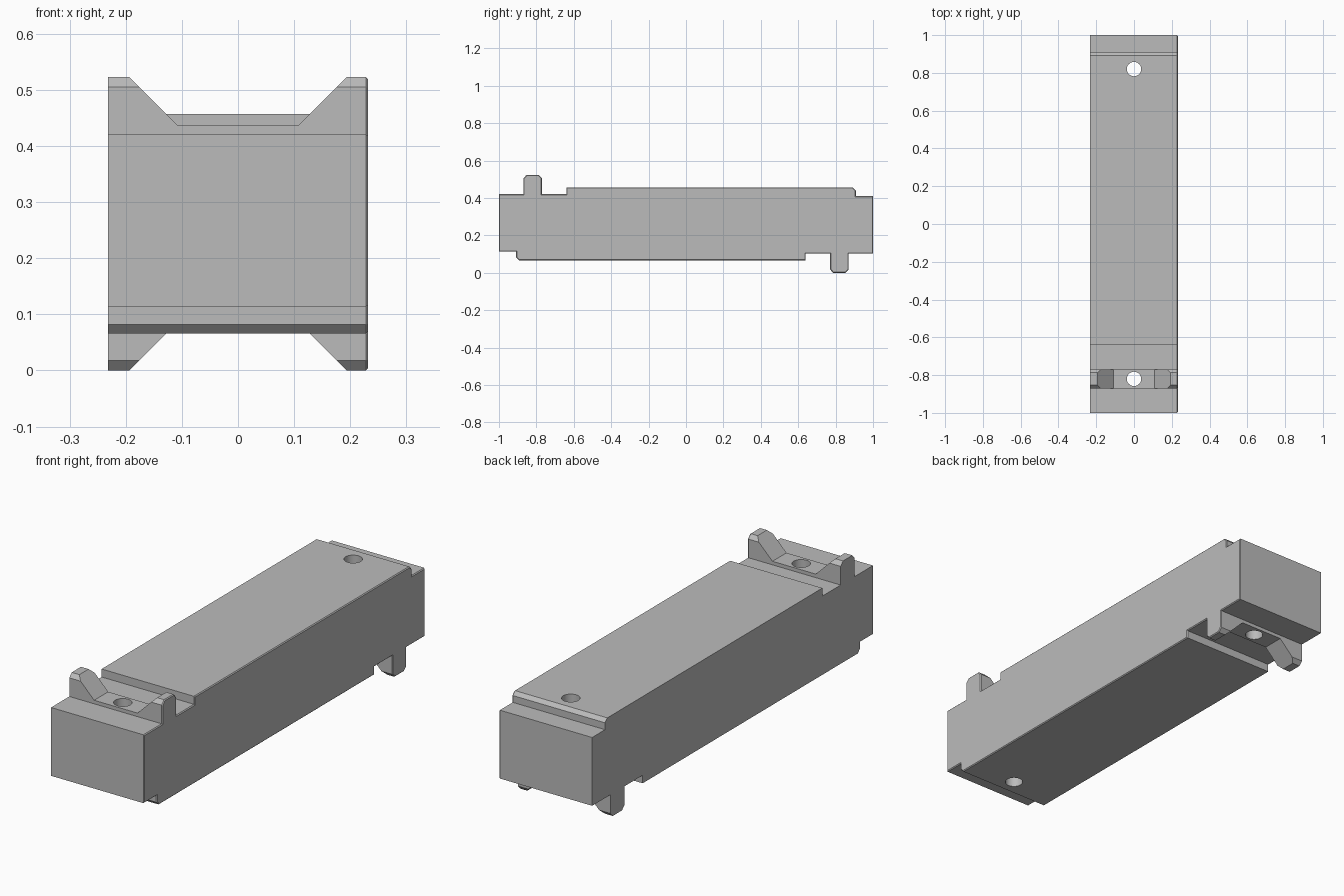
import bpy, bmesh, math
from mathutils import Vector

if "Cube" in bpy.data.objects:
    bpy.data.objects.remove(bpy.data.objects["Cube"], do_unlink=True)

HALF_W, HEIGHT, EDGE = 0.232, 0.523, 0.004
TAB_Y = 0.82

grey = bpy.data.materials.new("plain grey")
grey.use_nodes = True
colour = (0.5, 0.5, 0.5, 1)
grey.diffuse_color = colour
grey.node_tree.nodes["Principled BSDF"].inputs["Base Color"].default_value = colour


def prism(name, points, direction):
    """Extrude a closed outline; returns the object and keeps normals outward."""
    bm = bmesh.new()
    face = bm.faces.new([bm.verts.new(p) for p in points])
    ext = bmesh.ops.extrude_face_region(bm, geom=[face])["geom"]
    bmesh.ops.translate(bm, vec=direction, verts=[g for g in ext if isinstance(g, bmesh.types.BMVert)])
    bmesh.ops.recalc_face_normals(bm, faces=bm.faces)
    return finish(name, bm)


def finish(name, bm):
    mesh = bpy.data.meshes.new(name)
    bm.to_mesh(mesh)
    bm.free()
    mesh.materials.append(grey)
    obj = bpy.data.objects.new(name, mesh)
    bpy.context.collection.objects.link(obj)
    return obj


def turn(y, z):
    """Half turn about the block's cross axis."""
    return -y, HEIGHT - z


# Side outline: upper half, then the same half turned over
upper = [(-1, 0.421), (-0.87, 0.421), (-0.87, 0.505), (-0.853, HEIGHT),
         (-0.787, HEIGHT), (-0.77, 0.505), (-0.77, 0.421), (-0.64, 0.421),
         (-0.64, 0.457), (0.892, 0.457), (0.908, 0.441), (0.908, 0.41), (1, 0.41)]
outline = upper + [turn(y, z) for y, z in upper]
block = prism("connector_block", [(-HALF_W, y, z) for y, z in outline],
              Vector((2 * HALF_W - EDGE, 0, 0)))

# Fine chamfer around one long side
bm = bmesh.new()
bm.from_mesh(block.data)
cap = max(bm.faces, key=lambda f: f.calc_center_median().x)
bmesh.ops.inset_region(bm, faces=[cap], thickness=EDGE, depth=EDGE,
                       use_boundary=True, use_even_offset=True)
bm.to_mesh(block.data)
bm.free()

# Cutters: sloped saddle through each tab, and a round hole at each end
saddle = [(-0.108, 0.437), (0.108, 0.437), (0.254, 0.583), (-0.254, 0.583)]
cutters = []
for flip in (False, True):
    pts = []
    for x, z in saddle:
        y = -0.9
        if flip:
            y, z = turn(y, z)
        pts.append((x, y, z))
    cutters.append(prism("saddle_cutter", pts, Vector((0, -0.2 if flip else 0.2, 0))))
    bm = bmesh.new()
    bmesh.ops.create_cone(bm, cap_ends=True, segments=40, radius1=0.038,
                          radius2=0.038, depth=1)
    hole = finish("hole_cutter", bm)
    hole.location = (0, TAB_Y if flip else -TAB_Y, HEIGHT / 2)
    cutters.append(hole)

bpy.ops.object.select_all(action="DESELECT")
block.select_set(True)
bpy.context.view_layer.objects.active = block
for cutter in cutters:
    cutter.hide_render = True
    mod = block.modifiers.new("cut", "BOOLEAN")
    mod.operation, mod.solver, mod.object = "DIFFERENCE", "EXACT", cutter
    bpy.ops.object.modifier_apply(modifier=mod.name)
    bpy.data.objects.remove(cutter, do_unlink=True)

bpy.ops.object.shade_smooth_by_angle(angle=math.radians(20))
